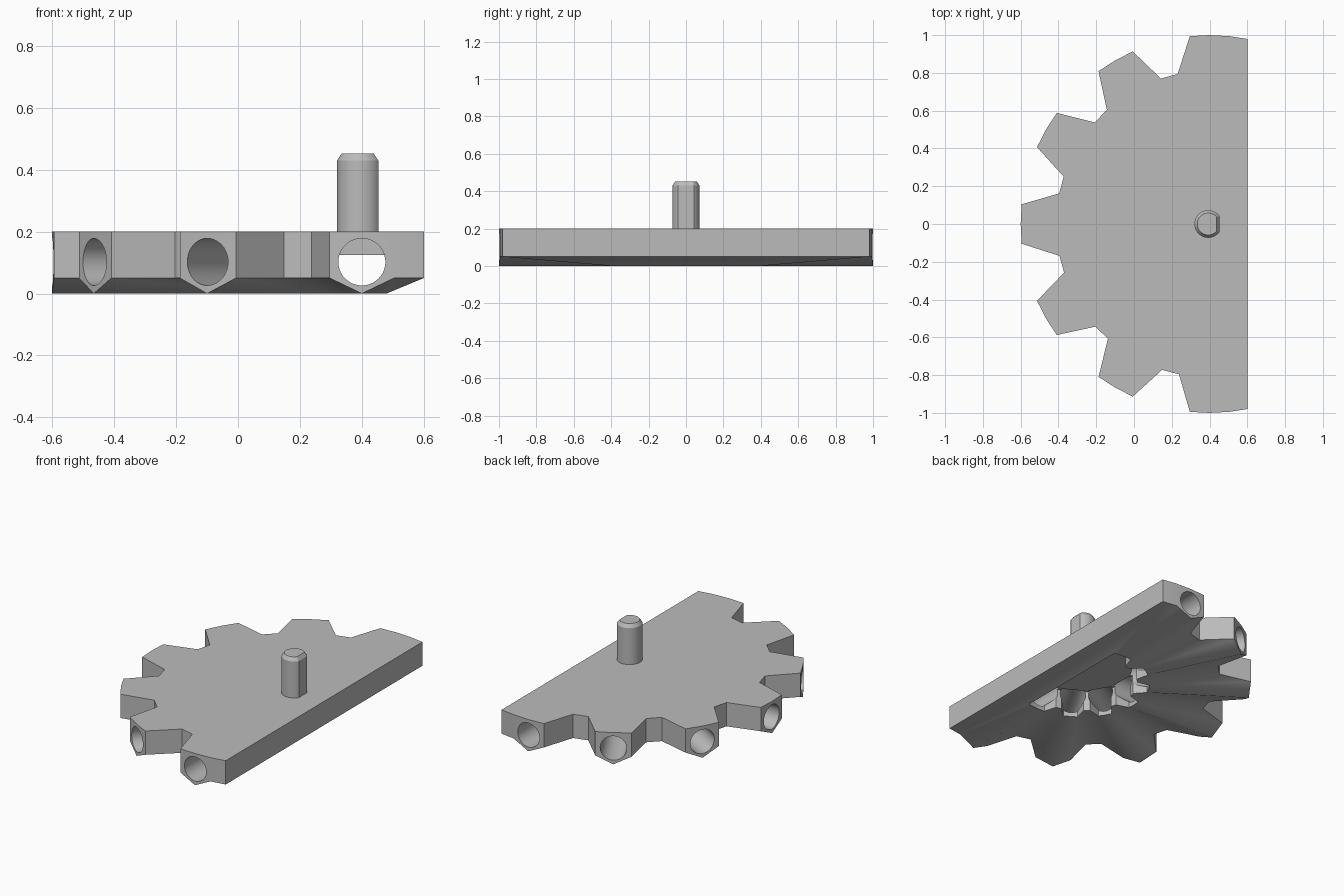
import bpy, bmesh
from math import sin, cos, pi, radians, acos
from mathutils import Matrix, Vector

if "Cube" in bpy.data.objects:
    bpy.data.objects.remove(bpy.data.objects["Cube"], do_unlink=True)

CX = 0.4              # gear axis
CUT = 0.2             # straight edge, measured from the axis
TEETH = [90 + 30 * i for i in range(7)]

grey = bpy.data.materials.new("plain grey")
grey.use_nodes = True
grey.diffuse_color = (0.5, 0.5, 0.5, 1)
grey.node_tree.nodes["Principled BSDF"].inputs["Base Color"].default_value = (0.5, 0.5, 0.5, 1)


def finish(name, bm):
    bmesh.ops.recalc_face_normals(bm, faces=bm.faces)
    mesh = bpy.data.meshes.new(name)
    bm.to_mesh(mesh)
    bm.free()
    mesh.materials.append(grey)
    ob = bpy.data.objects.new(name, mesh)
    bpy.context.collection.objects.link(ob)
    return ob


def smooth(ob):
    bpy.ops.object.select_all(action="DESELECT")
    ob.select_set(True)
    bpy.context.view_layer.objects.active = ob
    bpy.ops.object.shade_smooth_by_angle(angle=radians(30))


def polar(r, deg):
    return Vector((r * cos(radians(deg)), r * sin(radians(deg)), 0))


# Outline of the half gear: (point, is_tooth_ridge)
edge = 90 - 78.5 + 0.0
edge = acos(CUT) * 180 / pi
outline = [(polar(1, edge), False), (polar(1, 84), False)]
for a in TEETH:
    if a > 90:
        outline += [(polar(0.812, a - 18), False), (polar(0.812, a - 11.5), False),
                    (polar(1, a - 6), False)]
    outline.append((polar(1, a), True))
    if a < 270:
        outline.append((polar(1, a + 6), False))
outline += [(polar(1, 276), False), (polar(1, -edge), False)]

# Gear body: flat top, ridged underside tapering to a gear-shaped pocket
bm = bmesh.new()


def ring(scale, height):
    return [bm.verts.new((CX + p.x * scale, p.y * scale, height(ridge))) for p, ridge in outline]


top = ring(1, lambda r: 0.2)
low = ring(1, lambda r: 0 if r else 0.05)
rim = ring(0.4, lambda r: 0)
roof = ring(0.4, lambda r: 0.125)
n = len(outline)
for i in range(n):
    j = (i + 1) % n
    bm.faces.new((top[i], top[j], low[j], low[i]))
    bm.faces.new((rim[i], rim[j], roof[j], roof[i]))
    if outline[j][1]:
        bm.faces.new((low[i], low[j], rim[i]))
        bm.faces.new((low[j], rim[j], rim[i]))
    else:
        bm.faces.new((low[i], low[j], rim[j]))
        bm.faces.new((low[i], rim[j], rim[i]))
bm.faces.new(top)
bm.faces.new(roof)
body = finish("gear_body", bm)

# Radial bores through every tooth into the pocket
for a in TEETH:
    bm = bmesh.new()
    spin = Matrix.Rotation(radians(a), 4, "Z") @ Matrix.Rotation(pi / 2, 4, "Y")
    place = Matrix.Translation(Vector((CX, 0, 0.102)) + polar(0.7, a)) @ spin
    bmesh.ops.create_cone(bm, cap_ends=True, segments=40, radius1=0.076, radius2=0.076,
                          depth=0.8, matrix=place)
    cutter = finish("bore_cutter", bm)
    cutter.hide_render = True
    mod = body.modifiers.new("bore", "BOOLEAN")
    mod.operation = "DIFFERENCE"
    mod.solver = "EXACT"
    mod.object = cutter
    bpy.context.view_layer.objects.active = body
    bpy.ops.object.modifier_apply(modifier=mod.name)
    bpy.data.objects.remove(cutter, do_unlink=True)
smooth(body)

# D-shaped pin with a chamfered top
bm = bmesh.new()
rings = []
for z, r, flat in ((0.15, 0.073, 0.06), (0.43, 0.073, 0.06), (0.452, 0.058, 0.045)):
    start = acos(flat / r)
    angles = [start + (2 * pi - 2 * start) * k / 40 for k in range(41)]
    rings.append([bm.verts.new((CX - 0.007 + r * cos(t), r * sin(t), z)) for t in angles])
for lower, upper in zip(rings, rings[1:]):
    for i in range(41):
        j = (i + 1) % 41
        bm.faces.new((lower[i], lower[j], upper[j], upper[i]))
bm.faces.new(rings[0])
bm.faces.new(rings[-1])
smooth(finish("pin", bm))
